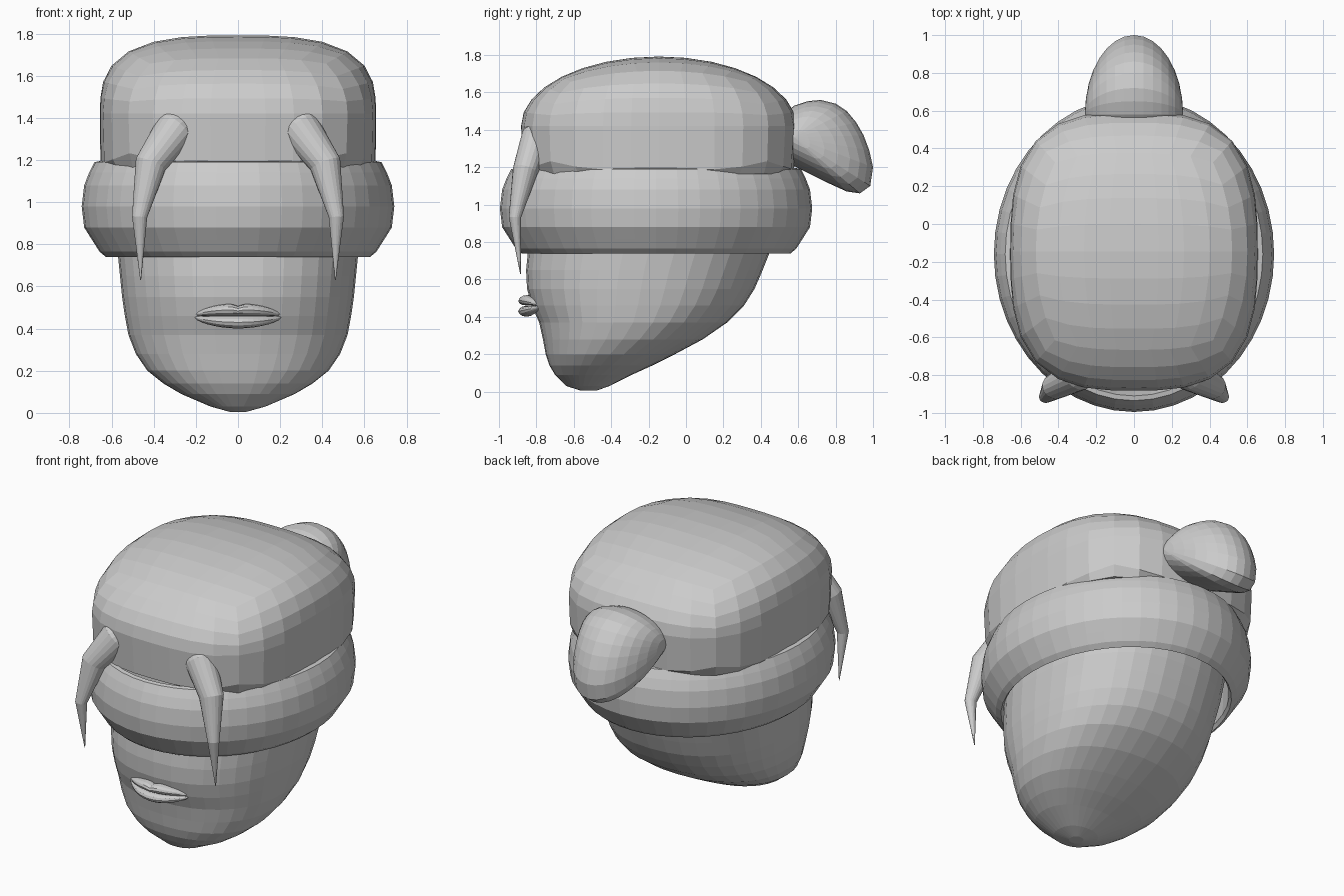
import bpy, bmesh, math
from mathutils import Vector

if "Cube" in bpy.data.objects:
    bpy.data.objects.remove(bpy.data.objects["Cube"])

grey = bpy.data.materials.new("plain_grey")
grey.diffuse_color = (0.6, 0.6, 0.6, 1)
grey.use_nodes = True
grey.node_tree.nodes["Principled BSDF"].inputs["Base Color"].default_value = grey.diffuse_color


def finish(name, bm):
    bmesh.ops.remove_doubles(bm, verts=bm.verts, dist=1e-5)
    bmesh.ops.recalc_face_normals(bm, faces=bm.faces)
    me = bpy.data.meshes.new(name)
    bm.to_mesh(me)
    bm.free()
    me.materials.append(grey)
    ob = bpy.data.objects.new(name, me)
    bpy.context.collection.objects.link(ob)
    return ob


def loft(name, rings, caps=True, closed=False):
    """Skin a list of equal rings of points."""
    bm = bmesh.new()
    vs = [[bm.verts.new(p) for p in r] for r in rings]
    n = len(vs[0])
    for i in range(len(vs) if closed else len(vs) - 1):
        a, b = vs[i], vs[(i + 1) % len(vs)]
        for j in range(n):
            k = (j + 1) % n
            bm.faces.new((a[j], a[k], b[k], b[j]))
    if caps and not closed:
        bm.faces.new(vs[0])
        bm.faces.new(vs[-1])
    return finish(name, bm)


def oval(cy, rx, ry, z, n, p=2.0):
    pts = []
    for i in range(n):
        t = 2 * math.pi * i / n
        c, s = math.cos(t), math.sin(t)
        pts.append((rx * math.copysign(abs(c) ** (2 / p), c),
                    cy + ry * math.copysign(abs(s) ** (2 / p), s), z))
    return pts


# Head: stacked slices (z, front y, back y, half width)
slices = [(0.005, -0.56, -0.48, 0.04), (0.03, -0.64, -0.41, 0.13),
          (0.09, -0.70, -0.29, 0.27), (0.14, -0.73, -0.18, 0.355),
          (0.20, -0.75, -0.06, 0.43), (0.28, -0.765, 0.09, 0.485),
          (0.37, -0.785, 0.22, 0.52), (0.46, -0.825, 0.31, 0.537),
          (0.55, -0.85, 0.367, 0.55), (0.65, -0.855, 0.41, 0.56),
          (0.75, -0.845, 0.45, 0.57), (0.95, -0.84, 0.51, 0.58),
          (1.18, -0.82, 0.52, 0.58)]
loft("head", [oval((f + b) / 2, w, (b - f) / 2, z, 36, 2.25)
              for z, f, b, w in slices])

# Headband: rounded profile (inset, z) swept round an oval
band = [(0.13, 0.76), (0.115, 0.74), (0.05, 0.82), (0.012, 0.88),
        (0.0, 0.98), (0.012, 1.08), (0.035, 1.14), (0.06, 1.19),
        (0.085, 1.195), (0.12, 1.10)]
band[2:2] = [(0.085, 0.765)]
loft("headband", [oval(-0.16, 0.742 - d, 0.835 - d, z, 44) for d, z in band],
     closed=True)

# Hair cap: gridded cube blown up into a squarish dome
bm = bmesh.new()
bmesh.ops.create_cube(bm, size=2)
bmesh.ops.subdivide_edges(bm, edges=bm.edges[:], cuts=7, use_grid_fill=True)
for v in bm.verts:
    x, y, z = (math.tan(c * math.pi / 4) for c in v.co)
    n = (abs(x) ** 3 + math.hypot(y, z) ** 3) ** (1 / 3)
    x, y, z = x / n, y / n, z / n
    height = 1.42 + z * (0.372 if z > 0 else 1.2)
    v.co = (0.655 * x, -0.145 + 0.737 * y, max(height, 1.165))
finish("hair_cap", bm)

# Bun: side outline (y, z) shrinking towards points at left and right
outline = [(0.58, 1.53), (0.65, 1.553), (0.72, 1.56), (0.80, 1.54),
           (0.86, 1.50), (0.91, 1.44), (0.95, 1.37), (0.98, 1.29),
           (1.0, 1.20), (0.985, 1.10), (0.93, 1.06), (0.86, 1.07),
           (0.75, 1.12), (0.66, 1.165), (0.57, 1.21), (0.49, 1.28),
           (0.47, 1.37), (0.50, 1.47)]
cy, cz = 0.58, 1.36
rings = []
for i in range(17):
    u = math.pi * (i / 16 - 0.5)
    k = max(math.cos(u), 0.01)
    rings.append([(0.26 * math.sin(u), cy + k * (y - cy), cz + k * (z - cz))
                  for y, z in outline])
loft("hair_bun", rings)

# Hanging locks: tapered bent tubes, mirrored left and right
path = [Vector(p) for p in ((0.20, -0.70, 1.42), (0.30, -0.80, 1.345),
                            (0.415, -0.86, 1.18), (0.467, -0.915, 0.93),
                            (0.462, -0.885, 0.63))]
radii = [0.10, 0.097, 0.075, 0.036, 0.002]
for side, label in ((-1, "left"), (1, "right")):
    rings = []
    for i, p in enumerate(path):
        d = (path[min(i + 1, 4)] - path[max(i - 1, 0)]).normalized()
        a = d.cross(Vector((0, 1, 0))).normalized()
        b = d.cross(a)
        ring = []
        for j in range(20):
            t = 2 * math.pi * j / 20
            q = p + radii[i] * (a * math.cos(t) + b * 0.9 * math.sin(t))
            ring.append((side * q.x, q.y, q.z))
        rings.append(ring)
    loft("hair_lock_" + label, rings)

# Lips: two curved spindles meeting at the mouth corners
for name, sgn in (("upper_lip", 1), ("lower_lip", -1)):
    rings = []
    for i in range(19):
        s = -1 + 2 * i / 18
        f = max((1 - s * s) ** 0.7, 0.02)
        dip = 0.012 * math.exp(-(s / 0.1) ** 2) if sgn > 0 else 0
        h = 0.029 * f - dip / 2
        y = -0.852 + 0.075 * s * s
        rings.append([(0.215 * s, y + 0.045 * f * math.cos(t),
                       0.46 + sgn * (h + 0.001) + h * math.sin(t))
                      for t in (2 * math.pi * j / 12 for j in range(12))])
    loft(name, rings)
